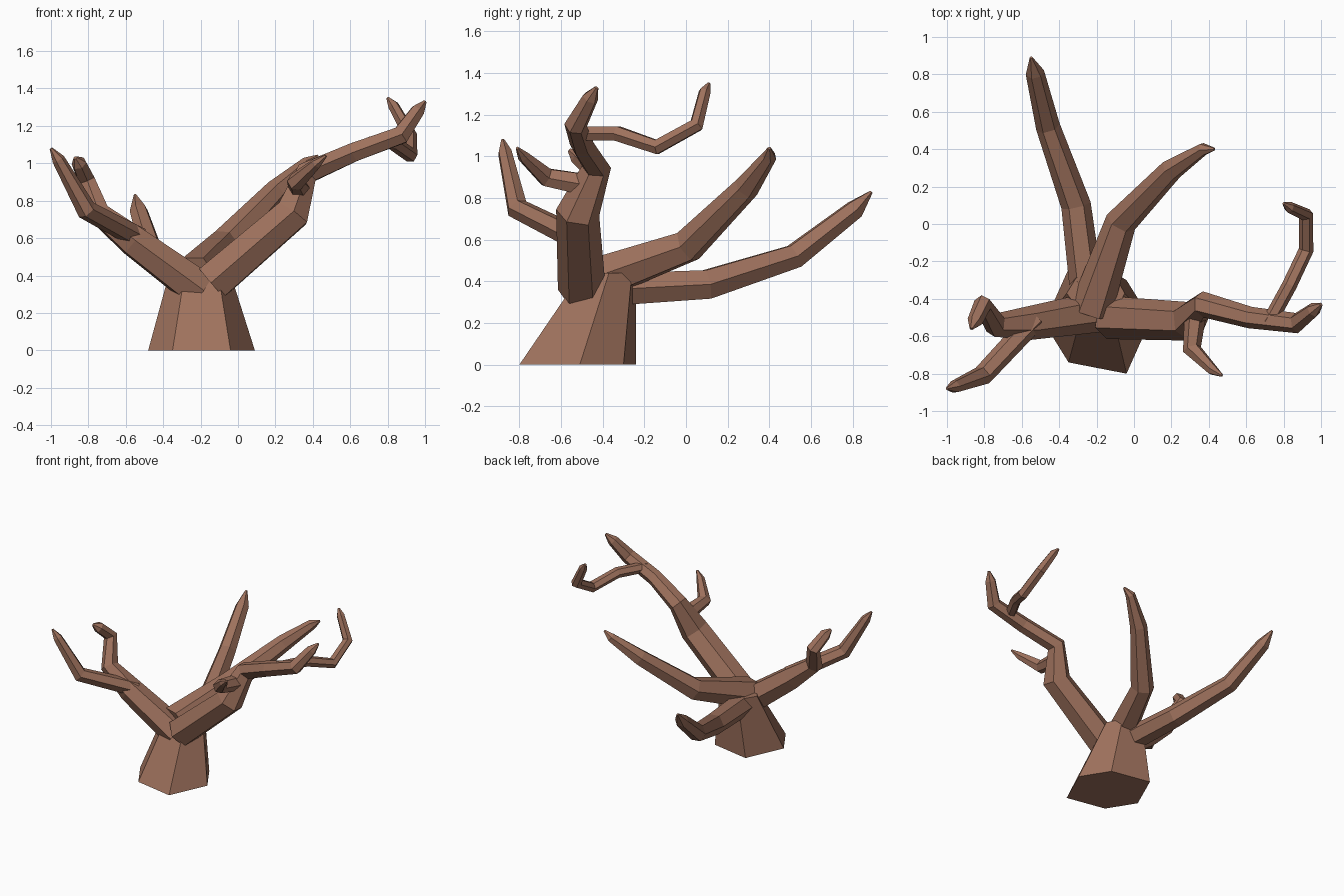
import bpy, bmesh, math
from mathutils import Vector

if "Cube" in bpy.data.objects:
    bpy.data.objects.remove(bpy.data.objects["Cube"])

BARK = (0.34, 0.165, 0.108, 1)
bark = bpy.data.materials.new("brown_bark")
bark.use_nodes = True
bark.diffuse_color = BARK
bsdf = bark.node_tree.nodes["Principled BSDF"]
bsdf.inputs["Base Color"].default_value = BARK
bsdf.inputs["Roughness"].default_value = 0.9


def loft(name, rings):
    """Skin a list of point rings and cap both ends."""
    bm = bmesh.new()
    loops = [[bm.verts.new(p) for p in ring] for ring in rings]
    for a, b in zip(loops, loops[1:]):
        for i in range(len(a)):
            j = (i + 1) % len(a)
            bm.faces.new((a[i], a[j], b[j], b[i]))
    bm.faces.new(loops[0][::-1])
    bm.faces.new(loops[-1])
    bmesh.ops.recalc_face_normals(bm, faces=bm.faces[:])
    mesh = bpy.data.meshes.new(name)
    bm.to_mesh(mesh)
    bm.free()
    mesh.materials.append(bark)
    obj = bpy.data.objects.new(name, mesh)
    bpy.context.collection.objects.link(obj)
    return obj


def branch(name, path, sides=6):
    """Tapered limb along (x, y, z, radius) stations."""
    pts = [Vector(p[:3]) for p in path]
    dirs = [(b - a).normalized() for a, b in zip(pts, pts[1:])]
    tangents = [dirs[0]] + [(a + b).normalized() for a, b in zip(dirs, dirs[1:])] + [dirs[-1]]
    side = tangents[0].cross(Vector((0, 0, 1))).normalized()
    rings = []
    for k, (p, t) in enumerate(zip(pts, tangents)):
        if k:
            side = tangents[k - 1].rotation_difference(t) @ side
        up = side.cross(t)
        ring = []
        for i in range(sides):
            a = math.tau * i / sides
            ring.append(p + path[k][3] * (math.cos(a) * side + math.sin(a) * up))
        rings.append(ring)
    return loft(name, rings)


# Trunk: six-sided, flared at the foot and leaning back
foot = [(-.35, -.74), (-.04, -.80), (.09, -.51), (-.04, -.30), (-.35, -.24), (-.48, -.53)]
crown = [(-.28, -.48), (-.11, -.50), (-.05, -.37), (-.11, -.26), (-.28, -.24), (-.36, -.37)]
loft("trunk", [[(x, y, 0) for x, y in foot], [(x, y, .44) for x, y in crown]])

# Two limbs reaching back
branch("back_right_limb", [
    (-.25, -.38, .36, .09), (-.31, .1, .385, .08), (-.46, .52, .52, .065),
    (-.53, .81, .745, .05), (-.55, .89, .83, .008)])
branch("back_left_limb", [
    (-.23, -.46, .40, .115), (-.07, .01, .57, .085), (.2, .29, .85, .062),
    (.37, .40, 1.0, .036), (.43, .40, 1.04, .008)])

# Right limb and its fork
branch("right_limb", [
    (-.2, -.47, .32, .11), (-.56, -.53, .585, .09), (-.74, -.54, .73, .065),
    (-.81, -.43, .91, .05), (-.85, -.52, 1.0, .042), (-.87, -.56, 1.03, .01)])
branch("right_front_fork", [
    (-.53, -.51, .6, .06), (-.81, -.81, .75, .055), (-.96, -.87, 1.02, .035),
    (-1.0, -.88, 1.08, .008)])

# Left limb with a front twig and a curling back twig
branch("left_limb", [
    (-.14, -.5, .36, .115), (.29, -.52, .73, .105), (.37, -.43, .95, .07),
    (.62, -.5, 1.06, .058), (.87, -.53, 1.15, .055), (.96, -.46, 1.28, .04),
    (1.0, -.43, 1.33, .01)])
branch("left_front_twig", [
    (.33, -.46, .86, .06), (.31, -.67, .9, .05), (.42, -.78, 1.0, .03),
    (.47, -.81, 1.04, .008)])
branch("left_back_twig", [
    (.72, -.53, 1.11, .04), (.83, -.33, 1.11, .04), (.92, -.14, 1.045, .04),
    (.92, .05, 1.15, .038), (.83, .09, 1.31, .03), (.8, .11, 1.35, .008)])
